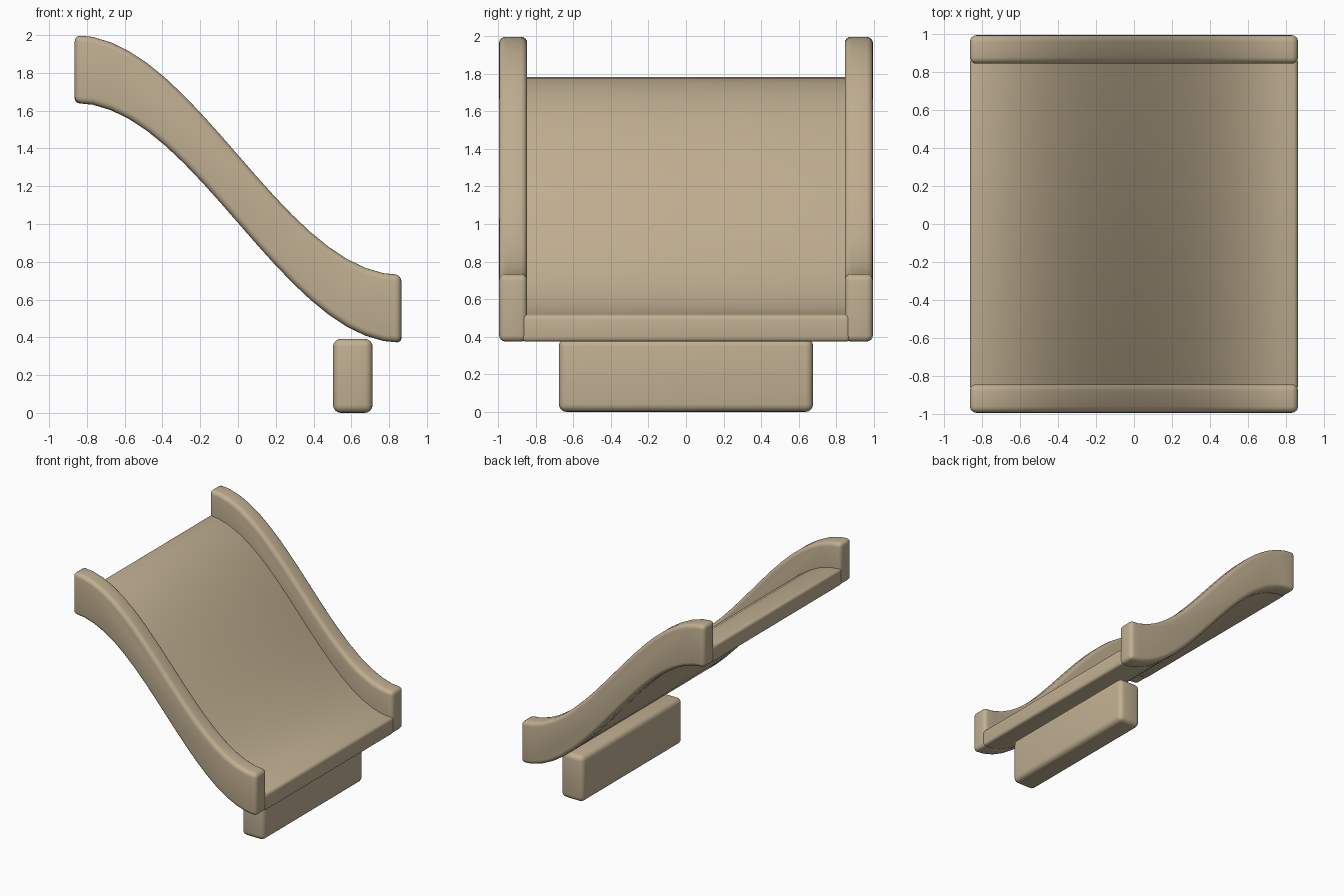
import bpy
import bmesh
import math

cube = bpy.data.objects.get("Cube")
if cube:
    bpy.data.objects.remove(cube, do_unlink=True)

HALF_LENGTH = 0.865
STEPS = 18

tan = bpy.data.materials.new("warm_tan")
tan.use_nodes = True
colour = (0.53, 0.43, 0.285, 1)
tan.diffuse_color = colour
tan.node_tree.nodes["Principled BSDF"].inputs["Base Color"].default_value = colour


def underside(x):
    """Height of the slide's S-shaped lower edge."""
    return 1.006 - 0.635 * math.sin(math.pi / 2 * x / HALF_LENGTH)


def extruded_part(name, profile, y_min, y_max, bevel):
    """Extrude an x-z profile along y and round its edges."""
    bm = bmesh.new()
    face = bm.faces.new([bm.verts.new((x, y_min, z)) for x, z in profile])
    result = bmesh.ops.extrude_face_region(bm, geom=[face])
    moved = [v for v in result["geom"] if isinstance(v, bmesh.types.BMVert)]
    bmesh.ops.translate(bm, vec=(0, y_max - y_min, 0), verts=moved)
    bmesh.ops.recalc_face_normals(bm, faces=bm.faces)
    mesh = bpy.data.meshes.new(name)
    bm.to_mesh(mesh)
    bm.free()
    mesh.materials.append(tan)
    obj = bpy.data.objects.new(name, mesh)
    bpy.context.collection.objects.link(obj)

    mod = obj.modifiers.new("rounded_edges", "BEVEL")
    mod.width = bevel
    mod.segments = 4
    mod.limit_method = "ANGLE"
    mod.angle_limit = math.radians(40)
    bpy.ops.object.select_all(action="DESELECT")
    obj.select_set(True)
    bpy.context.view_layer.objects.active = obj
    bpy.ops.object.modifier_apply(modifier=mod.name)
    bpy.ops.object.shade_smooth_by_angle(angle=math.radians(35))
    return obj


def wave_profile(thickness):
    """Closed S-shaped band with a constant vertical thickness."""
    xs = [HALF_LENGTH * (2 * i / STEPS - 1) for i in range(STEPS + 1)]
    lower = [(x, underside(x)) for x in xs]
    upper = [(x, z + thickness) for x, z in reversed(lower)]
    return lower + upper


# Side rails
rail = wave_profile(0.359)
extruded_part("right_rail", rail, -0.995, -0.845, 0.034)
extruded_part("left_rail", rail, 0.845, 0.995, 0.034)

# Sliding surface, tucked into both rails
extruded_part("slide_bed", wave_profile(0.145), -0.875, 0.875, 0.025)

# Support block under the low end
block = [(0.503, 0), (0.713, 0), (0.713, 0.392), (0.503, 0.392)]
extruded_part("support_block", block, -0.677, 0.677, 0.042)
